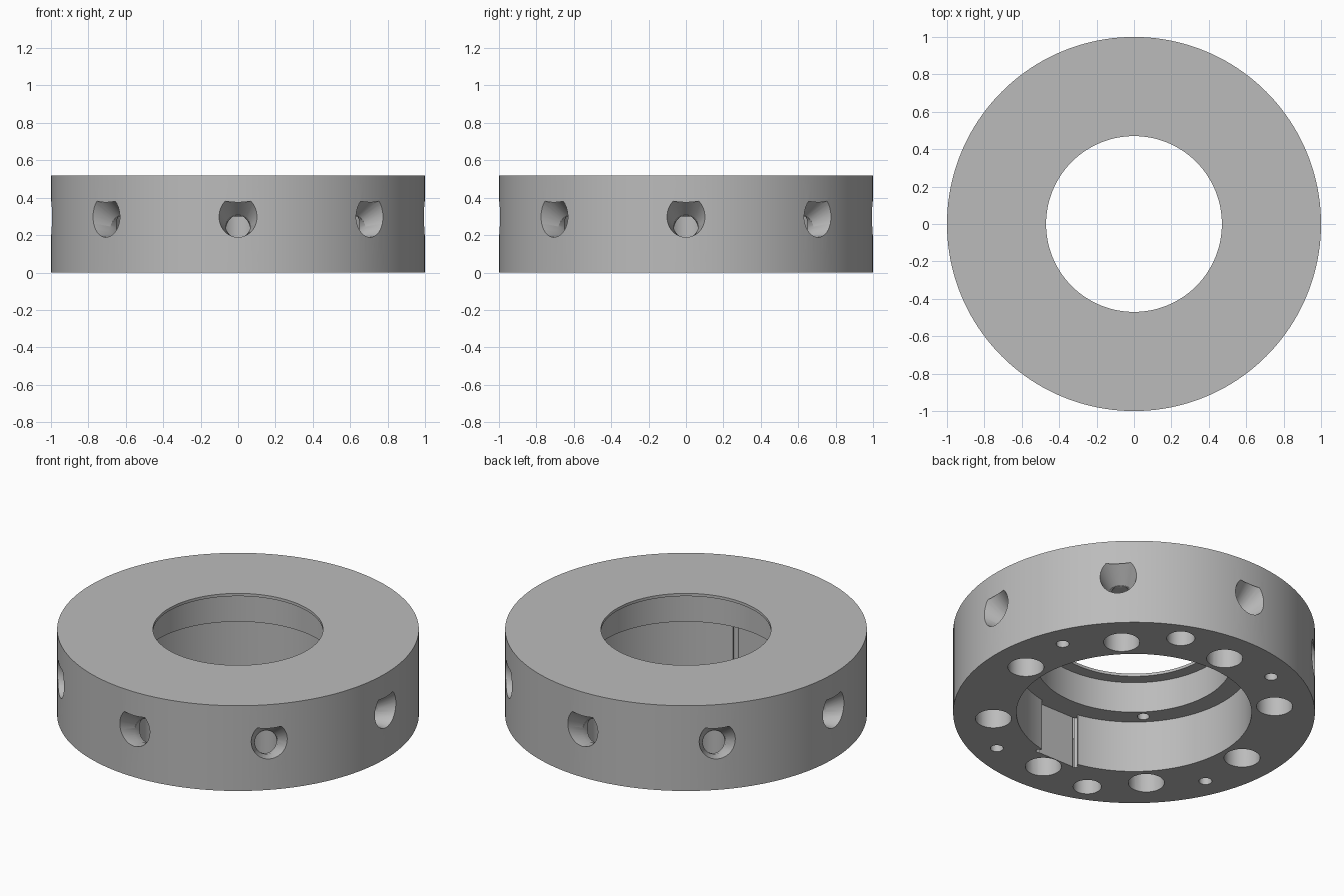
import bpy, bmesh, math
from mathutils import Matrix, Vector

if "Cube" in bpy.data.objects:
    bpy.data.objects.remove(bpy.data.objects["Cube"])

SEG = 160
gray = bpy.data.materials.new("machined gray")
gray.diffuse_color = (0.50, 0.50, 0.50, 1)
gray.use_nodes = True
gray.node_tree.nodes["Principled BSDF"].inputs["Base Color"].default_value = gray.diffuse_color


def make_object(name, bm):
    bmesh.ops.recalc_face_normals(bm, faces=bm.faces)
    mesh = bpy.data.meshes.new(name)
    bm.to_mesh(mesh)
    bm.free()
    obj = bpy.data.objects.new(name, mesh)
    bpy.context.collection.objects.link(obj)
    return obj


def rod(bm, start, end, r1, r2=None, seg=32):
    """Cylinder or cone between two points."""
    start, end = Vector(start), Vector(end)
    axis = end - start
    turn = axis.to_track_quat('Z', 'Y').to_matrix().to_4x4()
    bmesh.ops.create_cone(bm, cap_ends=True, segments=seg, radius1=r1,
                          radius2=r1 if r2 is None else r2, depth=axis.length,
                          matrix=Matrix.Translation((start + end) / 2) @ turn)


def polar(r, degrees, z):
    a = math.radians(degrees)
    return (r * math.cos(a), r * math.sin(a), z)


def cut(body, bm, name):
    cutter = make_object(name, bm)
    cutter.hide_render = True
    mod = body.modifiers.new(name, 'BOOLEAN')
    mod.operation, mod.solver, mod.object = 'DIFFERENCE', 'EXACT', cutter
    bpy.context.view_layer.objects.active = body
    bpy.ops.object.modifier_apply(modifier=mod.name)
    bpy.data.objects.remove(cutter)


# Stepped ring: thin top lip, middle bore, wide lower bore
profile = [(1, 0), (1, 0.52), (0.47, 0.52), (0.47, 0.503),
           (0.54, 0.503), (0.54, 0.315), (0.65, 0.315), (0.65, 0)]
bm = bmesh.new()
rings = [[bm.verts.new(polar(r, 360 * i / SEG, z)) for r, z in profile] for i in range(SEG)]
for i in range(SEG):
    a, b = rings[i], rings[(i + 1) % SEG]
    for j in range(len(profile)):
        k = (j + 1) % len(profile)
        bm.faces.new((a[j], b[j], b[k], a[k]))
ring = make_object("ring_body", bm)
ring.data.materials.append(gray)

# Pocket in the lower bore wall, with round corner reliefs
bm = bmesh.new()
bmesh.ops.create_cube(bm, size=1, matrix=Matrix.Translation((0, -0.633, 0.1325))
                      @ Matrix.Diagonal((0.26, 0.085, 0.365, 1)))
cut(ring, bm, "pocket_cutter")
for side in (-1, 1):
    bm = bmesh.new()
    rod(bm, (side * 0.13, -0.663, -0.05), (side * 0.13, -0.663, 0.315), 0.016, seg=20)
    cut(ring, bm, "relief_cutter")

# Blind holes from below: radius, circle radius, start angle, step, floor, roof
holes = [(0.10, 0.78, 0, 45, -0.05, 0.30),
         (0.078, 0.86, 67.5, 180, -0.05, 0.30),
         (0.036, 0.855, 22.5, 90, -0.05, 0.25),
         (0.033, 0.592, 45, 90, 0.25, 0.43)]
for radius, circle, first, step, low, high in holes:
    bm = bmesh.new()
    for i in range(360 // step):
        rod(bm, polar(circle, first + i * step, low), polar(circle, first + i * step, high), radius)
    cut(ring, bm, "bottom_hole_cutter")

# Eight flared side holes that slope down into the large bottom holes
bm = bmesh.new()
for i in range(8):
    rod(bm, polar(1.03, 45 * i, 0.297), polar(0.90, 45 * i, 0.247), 0.114, 0.065)
cut(ring, bm, "flare_cutter")
bm = bmesh.new()
for i in range(8):
    rod(bm, polar(0.95, 45 * i, 0.262), polar(0.80, 45 * i, 0.21), 0.065)
cut(ring, bm, "side_hole_cutter")

# Smooth shading with crisp edges
bpy.ops.object.select_all(action='DESELECT')
ring.select_set(True)
bpy.context.view_layer.objects.active = ring
bpy.ops.object.shade_smooth_by_angle(angle=math.radians(30))
